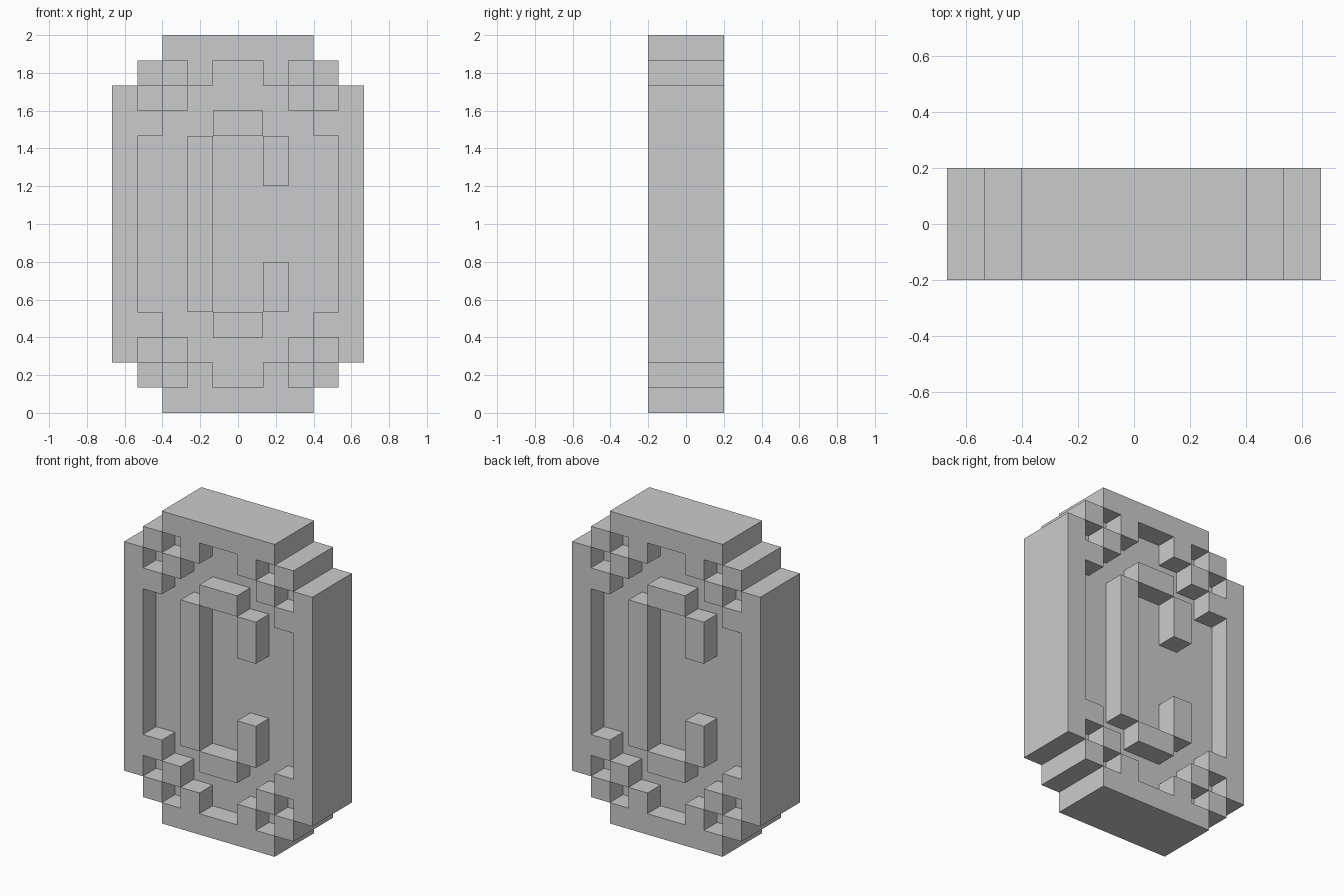
import bpy
import bmesh
from mathutils import Vector

if "Cube" in bpy.data.objects:
    bpy.data.objects.remove(bpy.data.objects["Cube"])

U = 2 / 15            # size of one pixel block


def cells(rects, mirror=False):
    """Pixels (x, z) covered by rectangles (x0, x1, z0, z1)."""
    out = set()
    for x0, x1, z0, z1 in rects:
        for x in range(x0, x1):
            for z in range(z0, z1):
                out.add((x, z))
    if mirror:
        out |= {(-1 - x, z) for x, z in out}
        out |= {(x, 14 - z) for x, z in out}
    return out


def layer(pixels, y):
    """Place pixels on depth layer y; the back layer is turned half a turn."""
    return {(-1 - x if y > 0 else x, y, z) for x, z in pixels}


def build(name, blocks, solid):
    """Skin blocks with outward faces wherever they meet open air."""
    bm = bmesh.new()
    for b in blocks:
        centre = Vector(b) + Vector((0.5, 0, 0.5))
        for axis in range(3):
            for s in (-1, 1):
                n = Vector((0, 0, 0))
                n[axis] = s
                if tuple(int(v) for v in Vector(b) + n) in solid:
                    continue
                u = Vector((0, 0, 0))
                u[(axis + 1) % 3] = 0.5
                v = n.cross(u)
                c = centre + n * 0.5
                bm.faces.new([bm.verts.new(p * U) for p in
                              (c - u - v, c + u - v, c + u + v, c - u + v)])
    bmesh.ops.remove_doubles(bm, verts=bm.verts, dist=0.001)
    mesh = bpy.data.meshes.new(name)
    bm.to_mesh(mesh)
    bm.free()
    bpy.context.collection.objects.link(bpy.data.objects.new(name, mesh))


# Stepped oval disc and raised rim: one quarter each, mirrored
disc = cells([(0, 3, 7, 15), (0, 4, 7, 14), (0, 5, 7, 13)], mirror=True)
rim = cells([(0, 3, 14, 15), (1, 2, 13, 14), (3, 4, 13, 14),
             (2, 3, 12, 13), (3, 4, 11, 12), (4, 5, 7, 13)], mirror=True)

# Open bracket emblem in the middle
emblem = cells([(-2, -1, 4, 11), (-1, 1, 11, 12), (-1, 1, 3, 4),
                (1, 2, 9, 11), (1, 2, 4, 6)])

parts = {
    "coin_disc": layer(disc, 0),
    "front_rim": layer(rim, -1),
    "back_rim": layer(rim, 1),
    "front_emblem": layer(emblem, -1),
    "back_emblem": layer(emblem, 1),
}
solid = set().union(*parts.values())
for part_name, blocks in parts.items():
    build(part_name, sorted(blocks), solid)
